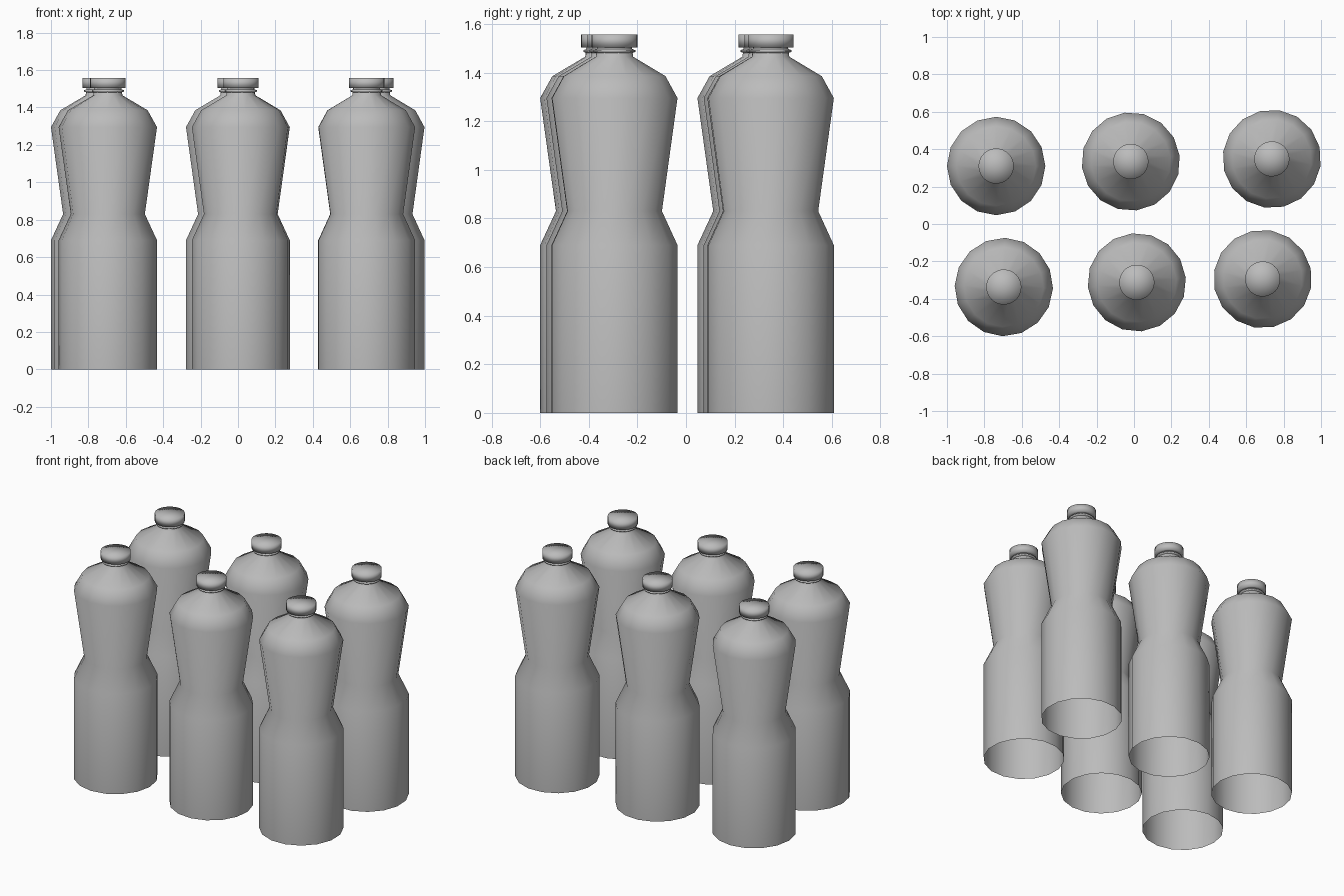
import bpy, bmesh, math

cube = bpy.data.objects.get("Cube")
if cube:
    bpy.data.objects.remove(cube, do_unlink=True)

grey = bpy.data.materials.new("plain grey")
grey.use_nodes = True
colour = (0.5, 0.5, 0.5, 1)
grey.diffuse_color = colour
grey.node_tree.nodes["Principled BSDF"].inputs["Base Color"].default_value = colour


def lathe(name, profile, sides, close_top=False):
    """Spin a (radius, height) profile around z into a smooth mesh."""
    bm = bmesh.new()
    rings = []
    for r, z in profile:
        rings.append([bm.verts.new((r * math.cos(math.tau * i / sides),
                                    r * math.sin(math.tau * i / sides), z))
                      for i in range(sides)])
    for low, high in zip(rings, rings[1:]):
        for i in range(sides):
            j = (i + 1) % sides
            bm.faces.new((low[i], low[j], high[j], high[i]))
    if close_top:
        tip = bm.verts.new((0, 0, profile[-1][1]))
        for i in range(sides):
            bm.faces.new((rings[-1][i], rings[-1][(i + 1) % sides], tip))
    for face in bm.faces:
        face.smooth = True
    mesh = bpy.data.meshes.new(name)
    bm.to_mesh(mesh)
    bm.free()
    mesh.materials.append(grey)
    return mesh


# Body: open base, straight label area, waist, shoulder and neck
body = lathe("bottle_body", [(0.263, 0), (0.263, 0.69), (0.198, 0.83), (0.263, 1.295),
                             (0.213, 1.385), (0.078, 1.465), (0.072, 1.51)], 16)
# Collar: thin ring under the cap
collar = lathe("neck_collar", [(0.072, 1.480), (0.086, 1.485), (0.086, 1.492), (0.072, 1.497)], 24)
# Cap: short cylinder with closed top
cap = lathe("bottle_cap", [(0.07, 1.503), (0.094, 1.503), (0.094, 1.557)], 32, close_top=True)

# Six bottles in two loose rows
places = {
    "back_right": (-0.737, 0.31), "back_middle": (-0.017, 0.334), "back_left": (0.737, 0.348),
    "front_right": (-0.696, -0.337), "front_middle": (0.015, -0.312), "front_left": (0.688, -0.294),
}
for turn, (place, (x, y)) in enumerate(places.items()):
    for mesh in (body, collar, cap):
        obj = bpy.data.objects.new(f"{place}_{mesh.name}", mesh)
        obj.location = (x, y, 0)
        obj.rotation_euler.z = math.radians(turn * 7)
        bpy.context.collection.objects.link(obj)
